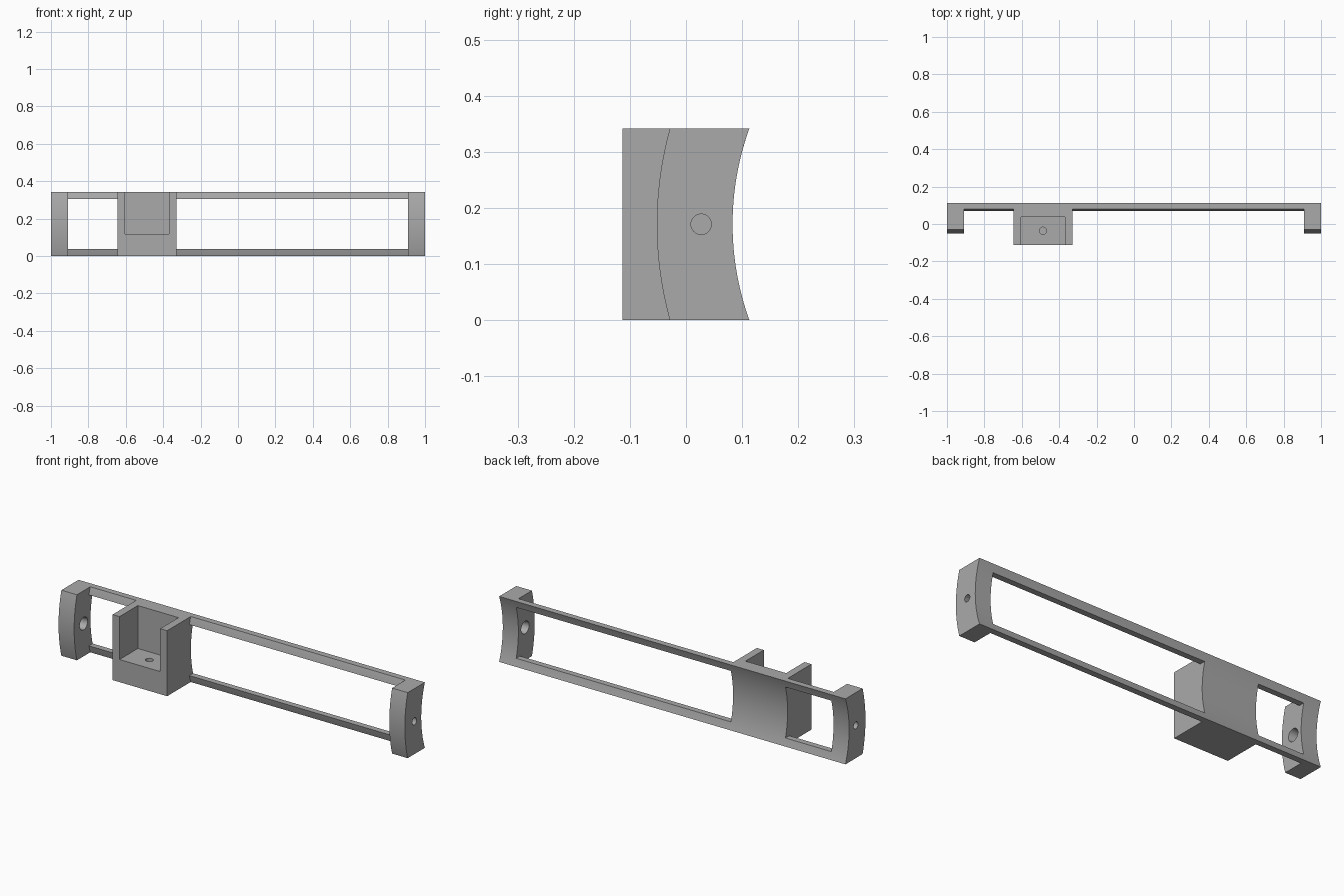
import bpy
import bmesh
import math
from mathutils import Matrix

if "Cube" in bpy.data.objects:
    bpy.data.objects.remove(bpy.data.objects["Cube"], do_unlink=True)

HEIGHT, MID = 0.342, 0.171
AXIS_Y = 0.585                                # axis of the pipe-shaped back
BACK_R, RAIL_R, END_R = 0.502, 0.532, 0.637   # concentric curved faces
RAIL_H = 0.038
END_IN = 0.91                                 # inner side of the end blocks
BOX_X0, BOX_X1, BOX_FRONT = -0.645, -0.33, -0.113

grey = bpy.data.materials.new("plain grey")
grey.use_nodes = True
colour = (0.4, 0.4, 0.4, 1)
grey.diffuse_color = colour
grey.node_tree.nodes["Principled BSDF"].inputs["Base Color"].default_value = colour


def make_object(name, bm):
    bmesh.ops.recalc_face_normals(bm, faces=bm.faces)
    mesh = bpy.data.meshes.new(name)
    bm.to_mesh(mesh)
    bm.free()
    mesh.materials.append(grey)
    obj = bpy.data.objects.new(name, mesh)
    bpy.context.collection.objects.link(obj)
    return obj


def arc(radius, z0, z1, steps):
    """Points (y, z) on a curved face, from z0 up to z1."""
    zs = [z0 + (z1 - z0) * i / steps for i in range(steps + 1)]
    return [(AXIS_Y - math.sqrt(radius ** 2 - (z - MID) ** 2), z) for z in zs]


def extrude(name, profile, x0, x1):
    """Sweep a (y, z) profile along x."""
    bm = bmesh.new()
    face = bm.faces.new([bm.verts.new((x0, y, z)) for y, z in profile])
    swept = bmesh.ops.extrude_face_region(bm, geom=[face])["geom"]
    verts = [v for v in swept if isinstance(v, bmesh.types.BMVert)]
    bmesh.ops.translate(bm, vec=(x1 - x0, 0, 0), verts=verts)
    return make_object(name, bm)


def cone_cutter(name, r1, r2, depth, matrix):
    bm = bmesh.new()
    bmesh.ops.create_cone(bm, cap_ends=True, segments=32, radius1=r1,
                          radius2=r2, depth=depth, matrix=matrix)
    return make_object(name, bm)


def cut(obj, cutter):
    mod = obj.modifiers.new("cut", "BOOLEAN")
    mod.operation, mod.solver, mod.object = "DIFFERENCE", "EXACT", cutter
    bpy.context.view_layer.objects.active = obj
    bpy.ops.object.modifier_apply(modifier=mod.name)
    bpy.data.objects.remove(cutter, do_unlink=True)


parts = []

# End blocks, each with a screw hole that widens inwards
for side, label in ((-1, "right"), (1, "left")):
    profile = arc(END_R, 0, HEIGHT, 32) + arc(BACK_R, 0, HEIGHT, 32)[::-1]
    block = extrude(label + "_end_block", profile, *sorted((side * END_IN, side)))
    place = (Matrix.Translation((side * (1 + END_IN) / 2, 0.027, MID))
             @ Matrix.Rotation(side * math.pi / 2, 4, "Y"))
    cut(block, cone_cutter("hole_cutter", 0.033, 0.018, 1 - END_IN + 0.002, place))
    parts.append(block)

# Curved rails joining the end blocks to the box
for level, z0 in (("lower", 0), ("upper", HEIGHT - RAIL_H)):
    z1 = z0 + RAIL_H
    profile = arc(RAIL_R, z0, z1, 4) + arc(BACK_R, z0, z1, 4)[::-1]
    for label, x0, x1 in (("short", -END_IN, BOX_X0), ("long", BOX_X1, END_IN)):
        parts.append(extrude(f"{level}_{label}_rail", profile, x0, x1))

# Holder box with a pocket open to the front and the top
profile = [(BOX_FRONT, 0), (BOX_FRONT, HEIGHT)] + arc(BACK_R, 0, HEIGHT, 32)[::-1]
box = extrude("holder_box", profile, BOX_X0, BOX_X1)
floor, pocket_back = 0.118, 0.038
pocket = [(-0.2, floor), (-0.2, 0.4), (pocket_back, 0.4), (pocket_back, floor)]
cut(box, extrude("pocket_cutter", pocket, -0.605, -0.37))
place = Matrix.Translation((-0.487, -0.036, floor))
cut(box, cone_cutter("floor_hole_cutter", 0.019, 0.019, 0.14, place))
parts.append(box)

# Smooth curved faces, sharp corners
bpy.ops.object.select_all(action="DESELECT")
for part in parts:
    part.select_set(True)
bpy.context.view_layer.objects.active = box
bpy.ops.object.shade_smooth_by_angle(angle=math.radians(25))
